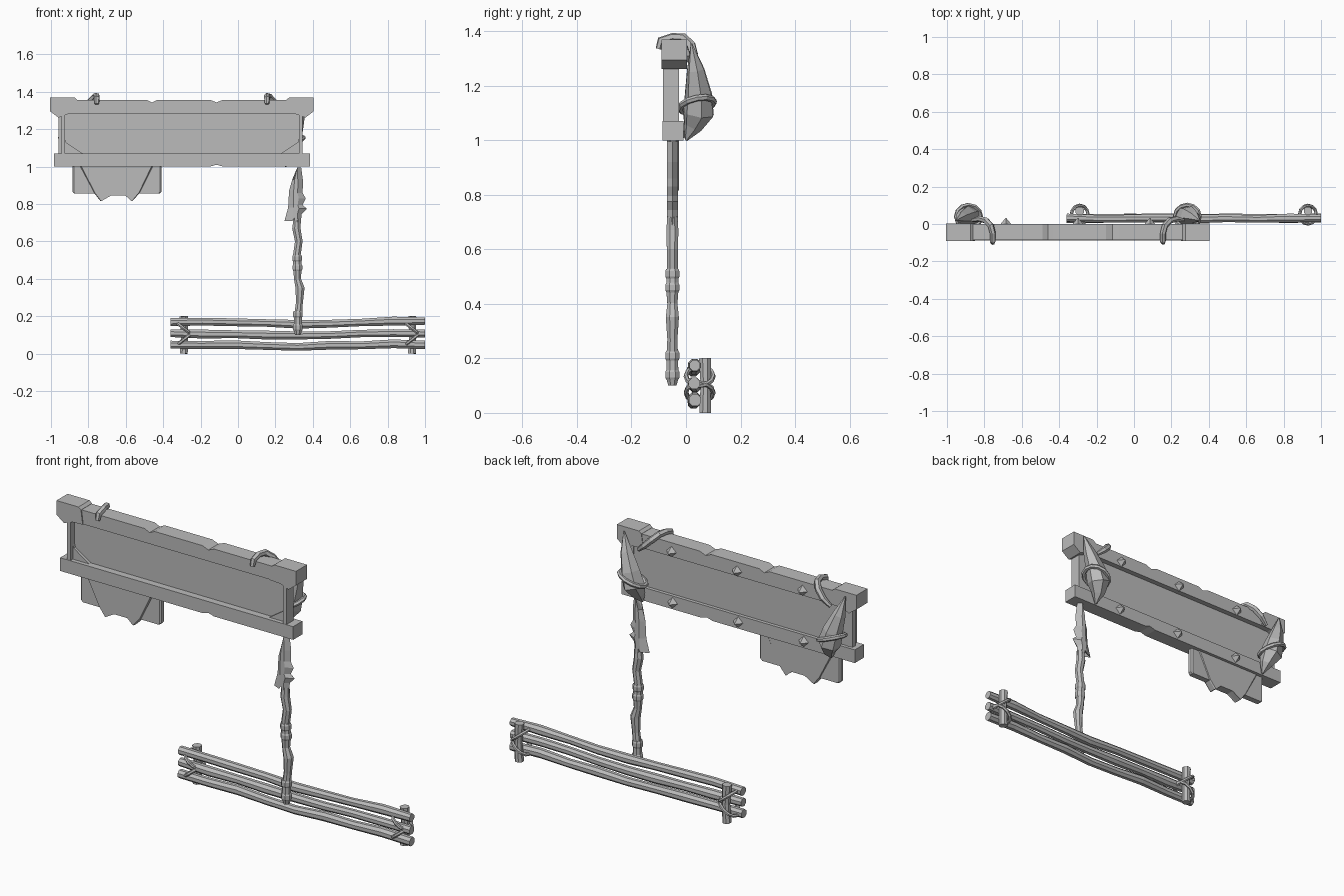
import bpy, bmesh, math, random
from mathutils import Vector

cube = bpy.data.objects.get("Cube")
if cube:
    bpy.data.objects.remove(cube)
random.seed(4)

grey = bpy.data.materials.new("plain grey")
grey.use_nodes = True
shade = (0.5, 0.5, 0.5, 1)
grey.diffuse_color = shade
grey.node_tree.nodes["Principled BSDF"].inputs["Base Color"].default_value = shade


def finish(name, bm):
    bmesh.ops.recalc_face_normals(bm, faces=bm.faces)
    mesh = bpy.data.meshes.new(name)
    bm.to_mesh(mesh)
    bm.free()
    mesh.materials.append(grey)
    obj = bpy.data.objects.new(name, mesh)
    bpy.context.collection.objects.link(obj)
    return obj


def skin(name, rings, closed=False):
    """Join rings of points into a solid, capped unless closed."""
    bm = bmesh.new()
    loops = [[bm.verts.new(p) for p in ring] for ring in rings]
    n = len(loops[0])
    pairs = list(zip(loops, loops[1:]))
    if closed:
        pairs.append((loops[-1], loops[0]))
    else:
        bm.faces.new(loops[0])
        bm.faces.new(loops[-1])
    for a, b in pairs:
        for i in range(n):
            j = (i + 1) % n
            bm.faces.new((a[i], a[j], b[j], b[i]))
    return finish(name, bm)


def slab(name, outline, layers):
    """Front outline (x, z) swept through layers of (y, width scale)."""
    xs = [p[0] for p in outline]
    mid = (min(xs) + max(xs)) / 2
    return skin(name, [[(mid + (x - mid) * s, y, z) for x, z in outline]
                       for y, s in layers])


def tube(name, path, radii, sides=8, flat=1, closed=False):
    """Rod along a path with a radius per point."""
    pts = [Vector(p) for p in path]
    n = len(pts)
    if not isinstance(radii, (list, tuple)):
        radii = [radii] * n
    rings, old = [], None
    for i, p in enumerate(pts):
        if closed:
            t = (pts[(i + 1) % n] - pts[i - 1]).normalized()
        else:
            t = (pts[min(i + 1, n - 1)] - pts[max(i - 1, 0)]).normalized()
        if old is None:
            u = t.orthogonal().normalized()
        else:
            u = old.rotation_difference(t) @ u
        old = t
        v = t.cross(u)
        ring = []
        for k in range(sides):
            a = math.tau * (k + 0.5) / sides
            ring.append(p + radii[i] * (math.cos(a) * u + flat * math.sin(a) * v))
        rings.append(ring)
    return skin(name, rings, closed)


MID = -0.3  # centre line of the sign board

# Board: recessed panel between two rails and two posts
slab("board_panel", [(-0.96, 1.05), (0.34, 1.05), (0.34, 1.3), (-0.96, 1.3)],
     [(-0.05, 1), (-0.028, 1)])
slab("top_rail", [(-0.9, 1.283), (0.3, 1.283), (0.3, 1.357), (-0.08, 1.357),
                  (-0.115, 1.343), (-0.15, 1.357), (-0.43, 1.357),
                  (-0.46, 1.343), (-0.49, 1.357), (-0.9, 1.357)],
     [(-0.085, 1), (0, 1)])
slab("bottom_rail", [(-0.985, 1.0), (-0.15, 1.0), (-0.115, 1.01), (-0.08, 1.0),
                     (0.385, 1.0), (0.385, 1.07), (-0.985, 1.07)],
     [(-0.087, 1), (-0.01, 1)])

for s, side in ((1, "left"), (-1, "right")):
    def out(d):
        return MID + s * d

    def place(points):
        return [(out(d), *rest) for d, *rest in points]

    # End caps, posts and inner corner fillets
    slab(side + "_rail_cap", place([(0.55, 1.283), (0.56, 1.358), (0.575, 1.37),
                                    (0.704, 1.37), (0.704, 1.295), (0.66, 1.262),
                                    (0.61, 1.28)]), [(-0.09, 1), (0.003, 1)])
    slab(side + "_post", place([(0.625, 1.05), (0.645, 1.05), (0.645, 1.3),
                                (0.625, 1.3)]), [(-0.085, 1), (-0.025, 1)])
    slab(side + "_corner_fillet", place([(0.64, 1.07), (0.64, 1.2), (0.62, 1.13),
                                         (0.53, 1.07)]), [(-0.065, 1), (-0.035, 1)])

    # Tusk bound to the back of the board
    tusk = place([(0.555, 0.0, 1.0), (0.56, 0.025, 1.05), (0.575, 0.045, 1.1),
                  (0.595, 0.045, 1.17), (0.625, 0.035, 1.26), (0.65, 0.02, 1.355)])
    tube(side + "_tusk", tusk, [0.005, 0.035, 0.058, 0.05, 0.032, 0.003], 6)
    ring = []
    for k in range(12):
        a = math.tau * k / 12
        ring.append((out(0.585 + 0.066 * math.cos(a)), 0.04 + 0.062 * math.sin(a),
                     1.13 + 0.025 * math.cos(a) + 0.012 * math.sin(a)))
    tube(side + "_tusk_binding", ring, 0.012, 6, closed=True)

    # Strap hooked over the top rail
    strap = place([(0.455, -0.1, 1.335), (0.455, -0.092, 1.365), (0.455, -0.05, 1.378),
                   (0.465, -0.01, 1.376), (0.49, 0.018, 1.35), (0.525, 0.028, 1.315),
                   (0.565, 0.02, 1.28)])
    tube(side + "_strap", strap, [0.012, 0.016, 0.016, 0.017, 0.017, 0.016, 0.01], 6)

# Studs on the back of both rails
for row, z, y in (("top", 1.31, 0), ("bottom", 1.035, -0.01)):
    for i in range(3):
        bpy.ops.mesh.primitive_cone_add(
            vertices=4, radius1=0.03, radius2=0, depth=0.036,
            location=(MID + (i - 1) * 0.385, y + 0.016, z),
            rotation=(-math.pi / 2, 0, 0))
        stud = bpy.context.object
        stud.name = f"{row}_stud_{i + 1}"
        stud.data.materials.append(grey)

# Hanging plate with a pointed overlay
slab("hanging_plate", [(-0.885, 1.01), (-0.885, 0.865), (-0.875, 0.855),
                       (-0.42, 0.855), (-0.41, 0.865), (-0.41, 1.01)],
     [(-0.062, 0.97), (-0.056, 1), (-0.036, 1), (-0.03, 0.97)])
slab("plate_overlay", [(-0.85, 1.01), (-0.77, 0.86), (-0.735, 0.815), (-0.68, 0.845),
                       (-0.6, 0.845), (-0.565, 0.815), (-0.525, 0.86), (-0.45, 1.01)],
     [(-0.07, 0.96), (-0.06, 1), (-0.032, 1), (-0.026, 0.96)])

# Knife: barbed blade, crooked grip and bindings
slab("blade", [(0.338, 0.995), (0.29, 0.93), (0.273, 0.87), (0.268, 0.78), (0.248, 0.708),
               (0.285, 0.725), (0.305, 0.69), (0.335, 0.69), (0.34, 0.745),
               (0.368, 0.775), (0.345, 0.795), (0.362, 0.83), (0.345, 0.86),
               (0.348, 0.92)],
     [(-0.07, 0.3), (-0.05, 1), (-0.03, 0.3)])
grip = [(0.32, 0.1, 0.016), (0.32, 0.125, 0.024), (0.32, 0.19, 0.023),
        (0.328, 0.27, 0.02), (0.332, 0.35, 0.026), (0.318, 0.4, 0.02),
        (0.318, 0.46, 0.025), (0.315, 0.53, 0.022), (0.325, 0.6, 0.022),
        (0.312, 0.67, 0.024), (0.315, 0.72, 0.02)]
tube("grip", [(x, -0.05, z) for x, z, r in grip], [r for x, z, r in grip])
for i, (x, z) in enumerate(((0.32, 0.14), (0.32, 0.21), (0.318, 0.46), (0.316, 0.51))):
    tube(f"grip_binding_{i + 1}",
         [(x, -0.05, z + dz) for dz in (-0.018, -0.01, 0.01, 0.018)],
         [0.024, 0.028, 0.028, 0.024])

# Raft of three crooked logs
for i, z in enumerate((0.045, 0.103, 0.165)):
    path, radii = [], []
    for k in range(9):
        x = -0.36 + 1.36 * k / 8
        wave = 0.01 * math.cos((x - 0.9) * 5.2)
        path.append((x, 0.03 + random.uniform(-0.004, 0.004),
                     z + wave * 0.6 + random.uniform(-0.004, 0.004)))
        radii.append(random.uniform(0.021, 0.026))
    tube(f"log_{i + 1}", path, radii)

# Cross stakes and rope lashings behind the logs
for side, x in (("left", 0.93), ("right", -0.29)):
    tube(side + "_stake", [(x, 0.07, 0), (x + 0.004, 0.072, 0.1), (x, 0.07, 0.2)],
         [0.023, 0.02, 0.024])
    for i, (z, tilt) in enumerate(((0.075, 0.035), (0.135, -0.035))):
        loop = []
        for k in range(12):
            a = math.tau * k / 12
            loop.append((x + 0.045 * math.cos(a), 0.05 + 0.05 * math.sin(a),
                         z + tilt * math.cos(a)))
        tube(f"{side}_rope_{i + 1}", loop, 0.009, 6, closed=True)
